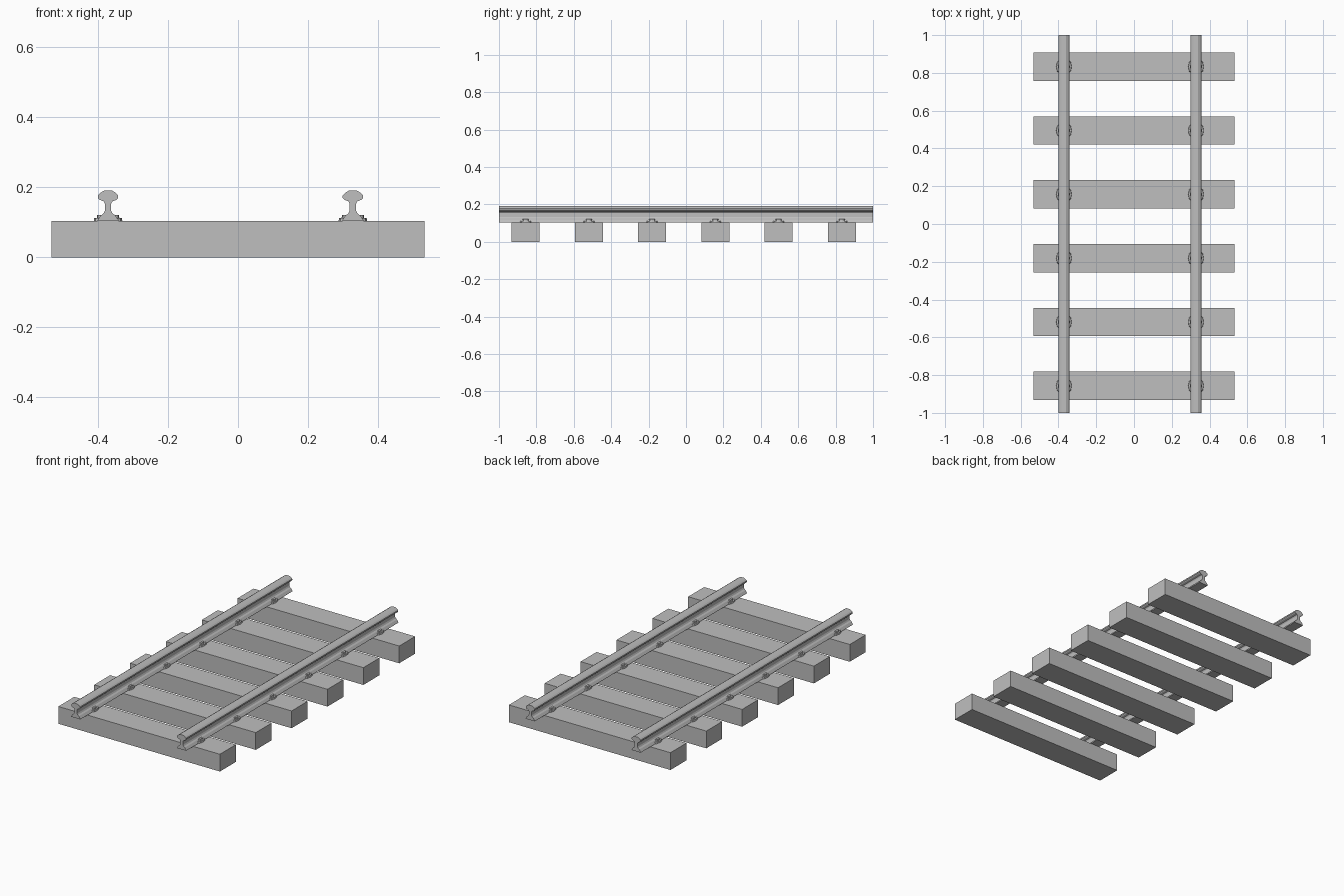
import bpy, bmesh
from mathutils import Matrix

cube = bpy.data.objects.get("Cube")
if cube:
    bpy.data.objects.remove(cube, do_unlink=True)

GREY = (0.52, 0.52, 0.52, 1)
grey = bpy.data.materials.new("plain grey")
grey.use_nodes = True
grey.diffuse_color = GREY
grey.node_tree.nodes["Principled BSDF"].inputs["Base Color"].default_value = GREY

SLEEPER_TOP = 0.103
RAILS = {"right": -0.371, "left": 0.328}
SLEEPER_Y = [-0.857 + 0.338 * i for i in range(6)]


def finish(bm, name):
    bmesh.ops.recalc_face_normals(bm, faces=bm.faces)
    mesh = bpy.data.meshes.new(name)
    bm.to_mesh(mesh)
    bm.free()
    mesh.materials.append(grey)
    obj = bpy.data.objects.new(name, mesh)
    bpy.context.collection.objects.link(obj)
    return obj


def sleeper(name, y):
    bm = bmesh.new()
    place = Matrix.Translation((0, y, SLEEPER_TOP / 2))
    size = Matrix.Diagonal((1.066, 0.15, SLEEPER_TOP, 1))
    bmesh.ops.create_cube(bm, size=1, matrix=place @ size)
    return finish(bm, name)


# Half cross-section of the rail: foot, web, then rounded head
HALF = [(0.03, 0.103), (0.03, 0.106), (0.021, 0.119), (0.013, 0.125),
        (0.009, 0.133), (0.009, 0.153), (0.013, 0.160), (0.024, 0.164),
        (0.029, 0.169), (0.029, 0.177), (0.022, 0.184), (0.012, 0.19)]


def rail(name, x):
    bm = bmesh.new()
    outline = HALF + [(-px, pz) for px, pz in reversed(HALF)]
    face = bm.faces.new([bm.verts.new((x + px, -1, pz)) for px, pz in outline])
    ext = bmesh.ops.extrude_face_region(bm, geom=[face], use_keep_orig=True)
    verts = [g for g in ext["geom"] if isinstance(g, bmesh.types.BMVert)]
    bmesh.ops.translate(bm, verts=verts, vec=(0, 2, 0))
    return finish(bm, name)


def prism(bm, x, y, rx, ry, top, taper):
    """Eight-sided block standing on a sleeper."""
    height = top - SLEEPER_TOP
    place = Matrix.Translation((x, y, SLEEPER_TOP + height / 2))
    bmesh.ops.create_cone(bm, cap_ends=True, segments=8, radius1=1, radius2=taper,
                          depth=height, matrix=place @ Matrix.Diagonal((rx, ry, 1, 1)))


def clips(name, x):
    # A low plate and a bolt head on both sides of the rail at every sleeper
    bm = bmesh.new()
    for y in SLEEPER_Y:
        for side in (-1, 1):
            prism(bm, x + side * 0.025, y, 0.016, 0.034, 0.112, 0.9)
            prism(bm, x + side * 0.021, y, 0.012, 0.019, 0.121, 0.85)
    return finish(bm, name)


for i, y in enumerate(SLEEPER_Y):
    sleeper(f"sleeper_{i + 1}", y)
for side, x in RAILS.items():
    rail(f"{side}_rail", x)
    clips(f"{side}_rail_clips", x)
